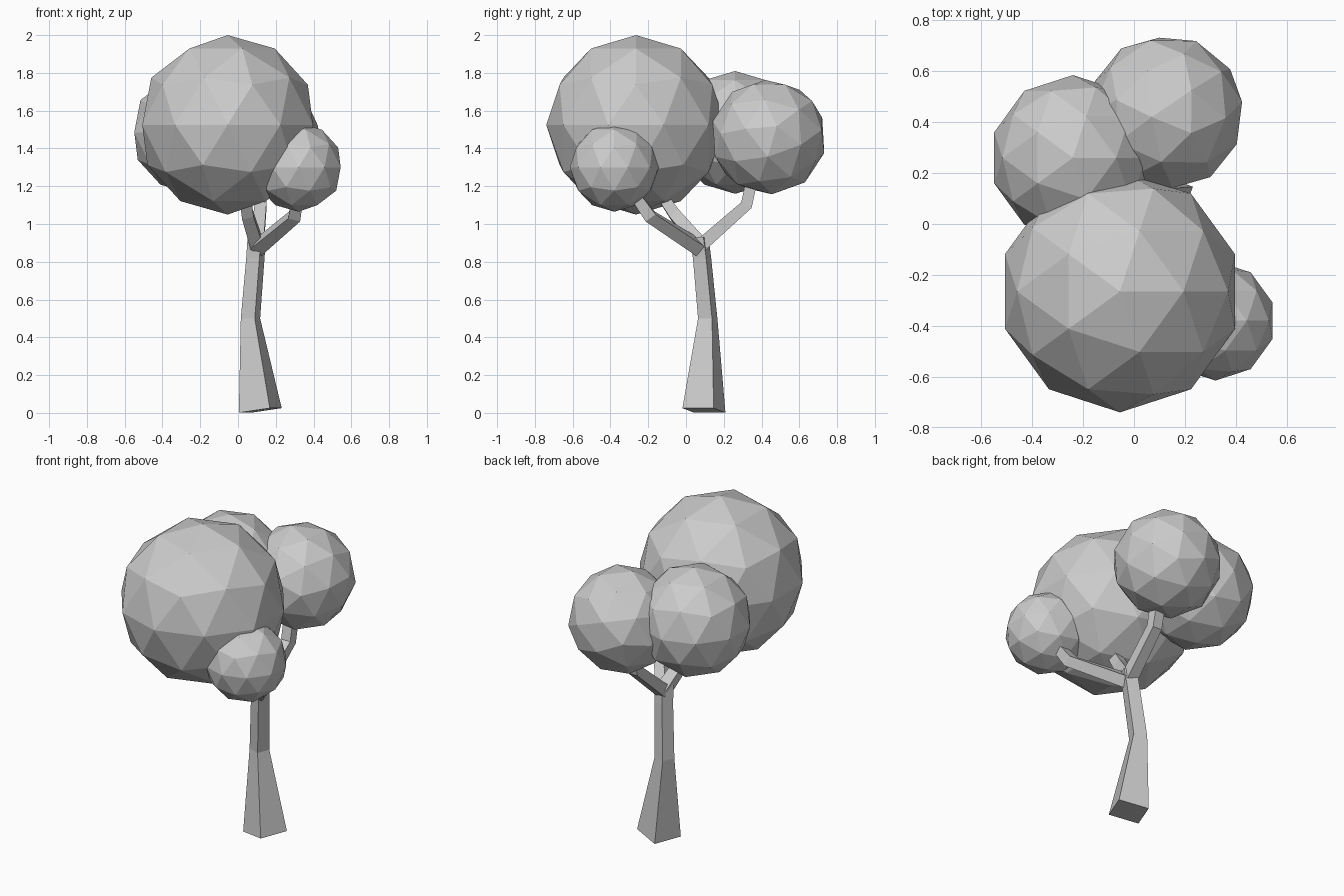
import bpy, bmesh, math
from mathutils import Vector

cube = bpy.data.objects.get("Cube")
if cube:
    bpy.data.objects.remove(cube)

grey = bpy.data.materials.new("plain grey")
grey.use_nodes = True
colour = (0.6, 0.6, 0.6, 1)
grey.diffuse_color = colour
grey.node_tree.nodes["Principled BSDF"].inputs["Base Color"].default_value = colour


def add_object(name, bm):
    mesh = bpy.data.meshes.new(name)
    bm.to_mesh(mesh)
    bm.free()
    mesh.materials.append(grey)
    obj = bpy.data.objects.new(name, mesh)
    bpy.context.collection.objects.link(obj)
    return obj


def foliage(name, centre, radius, turn=(0, 0, 0)):
    """Faceted ball of leaves."""
    bm = bmesh.new()
    bmesh.ops.create_icosphere(bm, subdivisions=2, radius=radius)
    obj = add_object(name, bm)
    obj.location = centre
    obj.rotation_euler = turn


def limb(name, stations, phase):
    """Four-sided tapering tube; each station is centre, axis, corner radius."""
    bm = bmesh.new()
    rings = []
    for centre, axis, radius in stations:
        turn = Vector((0, 0, 1)).rotation_difference(Vector(axis))
        corners = [math.radians(phase + 90 * i) for i in range(4)]
        rings.append([bm.verts.new(Vector(centre) + turn @ Vector(
            (radius * math.cos(a), radius * math.sin(a), 0))) for a in corners])
    for low, high in zip(rings, rings[1:]):
        for i in range(4):
            j = (i + 1) % 4
            bm.faces.new((low[i], low[j], high[j], high[i]))
    bm.faces.new(rings[0][::-1])
    bm.faces.new(rings[-1])
    bmesh.ops.recalc_face_normals(bm, faces=bm.faces)
    add_object(name, bm)


# Trunk with a slanted foot and a kink halfway
up = (0, 0, 1)
limb("trunk", [((0.118, 0.095, 0.013), (-0.13, 0.05, 1), 0.125),
               ((0.066, 0.115, 0.5), up, 0.056),
               ((0.092, 0.085, 0.82), up, 0.053),
               ((0.1, 0.07, 0.93), up, 0.054)], -66)

# Branches fanning out from the fork
limb("front_left_branch", [((0.1, 0.075, 0.87), (0.5, -0.6, 0.6), 0.05),
                           ((0.3, -0.19, 1.04), (0.25, -0.6, 0.8), 0.046),
                           ((0.32, -0.29, 1.18), up, 0.044)], -45)
limb("back_branch", [((0.1, 0.07, 0.88), (0, 0.7, 0.7), 0.05),
                     ((0.12, 0.32, 1.1), (0, 0.45, 0.8), 0.044),
                     ((0.12, 0.35, 1.24), up, 0.044)], -45)
limb("front_branch", [((0.1, 0.08, 0.89), (-0.2, -0.6, 0.7), 0.05),
                      ((0.05, -0.06, 1.05), (-0.2, -0.6, 0.7), 0.044),
                      ((0.03, -0.16, 1.2), up, 0.044)], -45)

# Leaf crown
foliage("large_crown", (-0.055, -0.265, 1.525), 0.475)
foliage("small_crown", (0.32, -0.38, 1.3), 0.235)
foliage("back_right_crown", (-0.24, 0.26, 1.485), 0.325)
foliage("back_left_crown", (0.125, 0.437, 1.46), 0.308, (0.35, 0.25, 0.3))
